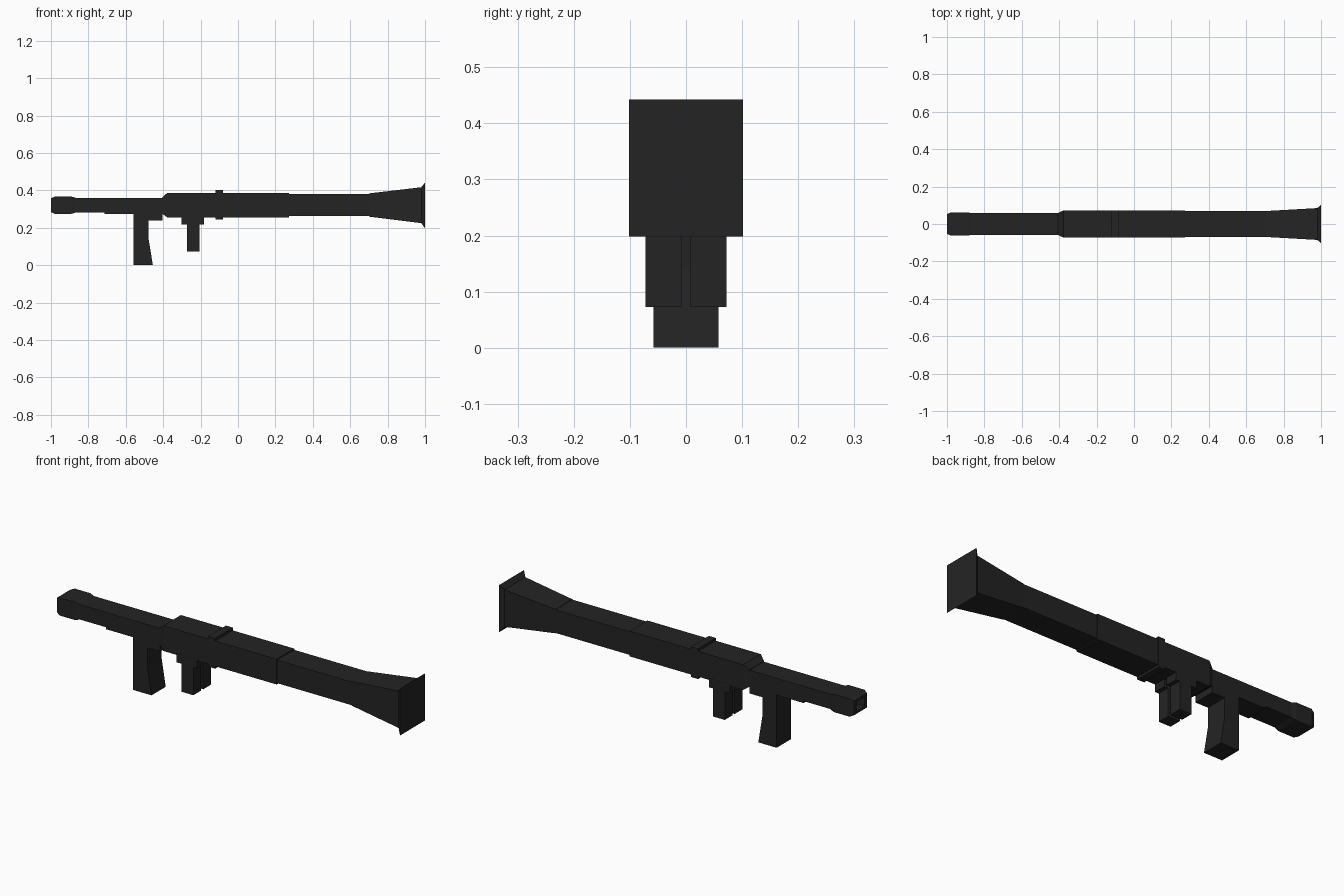
import bpy, bmesh

if "Cube" in bpy.data.objects:
    bpy.data.objects.remove(bpy.data.objects["Cube"])

mat = bpy.data.materials.new("charcoal black")
mat.diffuse_color = (0.0175, 0.0175, 0.0175, 1)
mat.use_nodes = True
mat.node_tree.nodes["Principled BSDF"].inputs["Base Color"].default_value = mat.diffuse_color


def finish(name, bm):
    bmesh.ops.recalc_face_normals(bm, faces=bm.faces)
    me = bpy.data.meshes.new(name)
    bm.to_mesh(me)
    bm.free()
    me.materials.append(mat)
    ob = bpy.data.objects.new(name, me)
    bpy.context.collection.objects.link(ob)
    return ob


def loft(name, stations):
    """Rectangular sections (x, half width, z low, z high) joined along x."""
    bm = bmesh.new()
    rings = [[bm.verts.new((x, y, z)) for y, z in
              ((-w, a), (w, a), (w, b), (-w, b))] for x, w, a, b in stations]
    for r, s in zip(rings, rings[1:]):
        for i in range(4):
            j = (i + 1) % 4
            bm.faces.new((r[i], r[j], s[j], s[i]))
    bm.faces.new(rings[0])
    bm.faces.new(rings[-1])
    return finish(name, bm)


def prism(name, profile, y0, y1):
    """Side profile in x, z extruded across y."""
    bm = bmesh.new()
    f = bm.faces.new([bm.verts.new((x, y0, z)) for x, z in profile])
    ext = bmesh.ops.extrude_face_region(bm, geom=[f])
    moved = [v for v in ext["geom"] if isinstance(v, bmesh.types.BMVert)]
    bmesh.ops.translate(bm, verts=moved, vec=(0, y1 - y0, 0))
    return finish(name, bm)


# Muzzle with open bore
loft("muzzle", [(-0.93, 0.034, 0.297, 0.345), (-1.0, 0.034, 0.297, 0.345),
                (-1.0, 0.053, 0.284, 0.358), (-0.98, 0.062, 0.275, 0.367),
                (-0.89, 0.062, 0.275, 0.367), (-0.865, 0.058, 0.283, 0.36)])

# Front barrel and its lower rail
loft("front_barrel", [(-0.88, 0.058, 0.283, 0.36), (-0.39, 0.058, 0.283, 0.36)])
loft("barrel_rail", [(-0.715, 0.058, 0.273, 0.3), (-0.40, 0.058, 0.273, 0.3)])

# Main body tube, rear tube and flared exhaust
loft("body_tube", [(-0.405, 0.06, 0.275, 0.363), (-0.378, 0.072, 0.256, 0.387),
                   (0.272, 0.072, 0.256, 0.387)])
loft("rear_tube", [(0.26, 0.069, 0.262, 0.382), (0.71, 0.069, 0.262, 0.382)])
loft("exhaust_flare", [(0.70, 0.069, 0.26, 0.384), (0.98, 0.085, 0.225, 0.417),
                       (1.0, 0.102, 0.198, 0.442)])

# Clamp band around the body
loft("clamp_band", [(-0.12, 0.073, 0.244, 0.401), (-0.08, 0.073, 0.244, 0.401)])

# Trigger grip and guard block
prism("trigger_grip", [(-0.56, 0.28), (-0.56, 0), (-0.455, 0), (-0.478, 0.14),
                       (-0.478, 0.24), (-0.405, 0.24), (-0.405, 0.28)], -0.058, 0.058)

# Split forward grip: a stepped half mirrored across the centre
half = prism("forward_grip", [(-0.302, 0.265), (-0.302, 0.218), (-0.273, 0.218),
                              (-0.273, 0.073), (-0.205, 0.073), (-0.205, 0.218),
                              (-0.183, 0.218), (-0.183, 0.265)], 0.008, 0.0725)
half.modifiers.new("Mirror", 'MIRROR').use_axis = (False, True, False)
